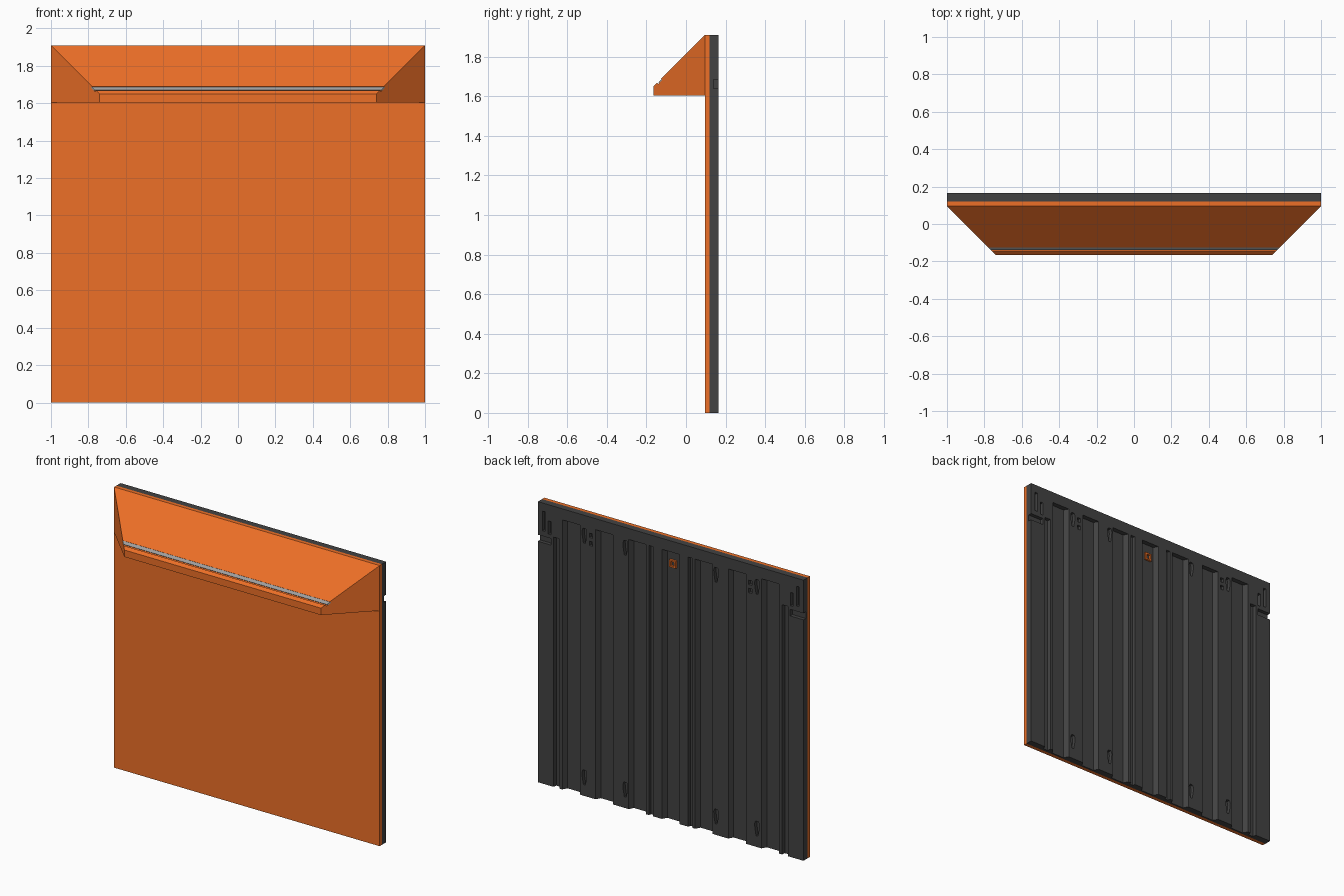
import bpy, bmesh
from mathutils import Vector

if "Cube" in bpy.data.objects:
    bpy.data.objects.remove(bpy.data.objects["Cube"])


def material(name, rgb):
    m = bpy.data.materials.new(name)
    m.diffuse_color = (*rgb, 1)
    m.use_nodes = True
    m.node_tree.nodes["Principled BSDF"].inputs["Base Color"].default_value = m.diffuse_color
    return m


ORANGE = material("orange", (0.85, 0.16, 0.02))
DARK = material("dark_grey", (0.055, 0.055, 0.055))
GREY = material("light_grey", (0.35, 0.35, 0.35))


def finish(name, bm, mat=None):
    bmesh.ops.recalc_face_normals(bm, faces=bm.faces)
    me = bpy.data.meshes.new(name)
    bm.to_mesh(me)
    bm.free()
    ob = bpy.data.objects.new(name, me)
    bpy.context.collection.objects.link(ob)
    if mat:
        me.materials.append(mat)
    return ob


def loft(bm, a, b):
    """Solid between two matching loops of points."""
    va, vb = [[bm.verts.new(p) for p in loop] for loop in (a, b)]
    bm.faces.new(va)
    bm.faces.new(vb[::-1])
    for i in range(len(va)):
        j = (i + 1) % len(va)
        bm.faces.new((va[j], va[i], vb[i], vb[j]))


def box(bm, x0, x1, y0, y1, z0, z1):
    loop = [(x0, y0), (x1, y0), (x1, y1), (x0, y1)]
    loft(bm, [(x, y, z0) for x, y in loop], [(x, y, z1) for x, y in loop])


def mitred(name, profile, mat):
    """YZ profile run across the width with 45 degree mitred ends."""
    bm = bmesh.new()
    loft(bm, *[[(s * (0.905 + y), y, z) for y, z in profile] for s in (-1, 1)])
    return finish(name, bm, mat)


# Front panel
bm = bmesh.new()
box(bm, -1, 1, 0.095, 0.12, 0, 1.91)
finish("front_panel", bm, ORANGE)

# Sloped canopy with a groove near its lower edge
mitred("canopy", [(0.095, 1.603), (0.095, 1.91), (-0.126, 1.689), (-0.119, 1.682),
                  (-0.140, 1.661), (-0.147, 1.668), (-0.165, 1.65), (-0.165, 1.603)], ORANGE)

# Light strip lying in the groove
mitred("light_strip", [(-0.119, 1.682), (-0.124, 1.687), (-0.139, 1.672), (-0.134, 1.667)], GREY)

# Back shell, cut from one slab
bm = bmesh.new()
box(bm, -1, 1, 0.12, 0.165, 0, 1.91)
shell = finish("back_shell", bm, DARK)

cut = bmesh.new()
OUT = 0.18


def channel(x, half_in, half_out, depth_y, top):
    """Vertical channel with slanted walls, open at the bottom."""
    slope = (half_out - half_in) / (0.165 - depth_y)
    wide = half_in + slope * (OUT - depth_y)
    loop = [(x - half_in, depth_y), (x + half_in, depth_y), (x + wide, OUT), (x - wide, OUT)]
    loft(cut, [(a, b, -0.05) for a, b in loop], [(a, b, top) for a, b in loop])


def keyhole(x, z):
    """Mounting hole, wide at the top and tapering down."""
    loop = [(-0.011, 0.05), (0.011, 0.05), (0.018, 0.03), (0.016, 0),
            (0.007, -0.05), (-0.007, -0.05), (-0.016, 0), (-0.018, 0.03)]
    loft(cut, [(x + a, 0.14, z + b) for a, b in loop], [(x + a, OUT, z + b) for a, b in loop])


# Main corrugation
for i in range(-3, 4):
    channel(i * 0.25, 0.048, 0.066, 0.133, 1.835)

for s in (-1, 1):
    # Narrow grooves
    channel(s * 0.148, 0.012, 0.016, 0.147, 1.835)
    channel(s * 0.86, 0.018, 0.022, 0.14, 1.70)
    # Mounting keyholes, top and bottom
    for x in (0.65, 0.342):
        for z in (1.77, 0.125):
            keyhole(s * x, z)
    # Small slots beside the keyholes
    for z in (1.73, 1.785):
        box(cut, s * 0.60 - 0.012, s * 0.60 + 0.012, 0.145, OUT, z - 0.015, z + 0.015)
    # Corner slots and side notch
    box(cut, s * 0.957 - 0.01, s * 0.957 + 0.01, 0.14, OUT, 1.72, 1.855)
    box(cut, s * 0.912 - 0.01, s * 0.912 + 0.01, 0.14, OUT, 1.71, 1.80)
    box(cut, s * 0.975 - 0.075, s * 0.975 + 0.075, 0.14, OUT, 1.64, 1.685)

cutter = finish("shell_cutter", cut)
cutter.hide_render = True
mod = shell.modifiers.new("cuts", "BOOLEAN")
mod.object = cutter
mod.operation = "DIFFERENCE"
mod.solver = "EXACT"
bpy.context.view_layer.objects.active = shell
bpy.ops.object.modifier_apply(modifier=mod.name)
bpy.data.objects.remove(cutter)

# Small connector in the middle channel
bm = bmesh.new()
for x0, x1, z0, z1 in ((-0.025, 0.025, 1.76, 1.77), (-0.025, 0.025, 1.72, 1.73),
                       (-0.025, -0.013, 1.73, 1.76), (0.013, 0.025, 1.73, 1.76)):
    box(bm, x0, x1, 0.13, 0.147, z0, z1)
finish("connector", bm, ORANGE)
